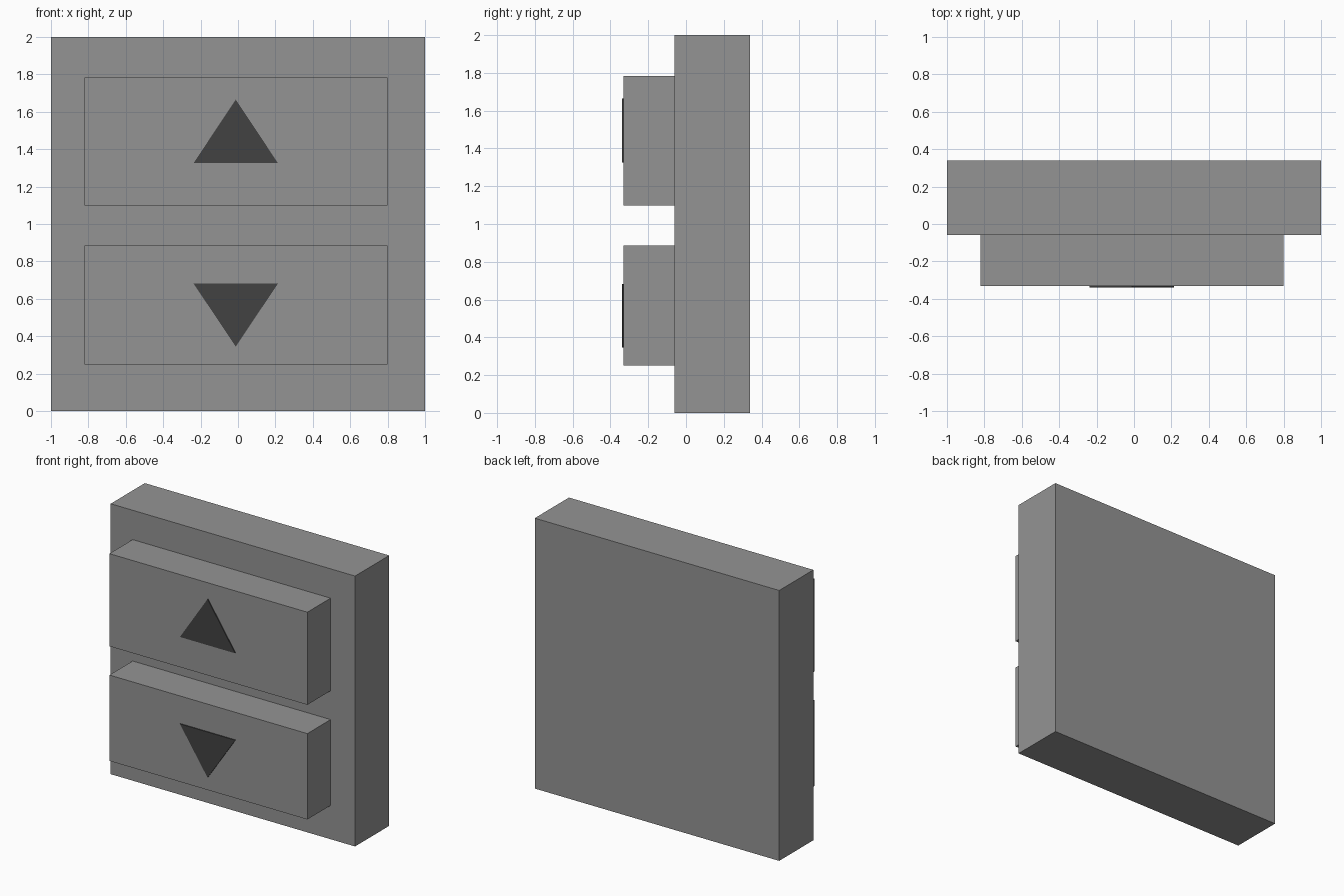
import bpy
import bmesh

cube = bpy.data.objects.get("Cube")
if cube:
    bpy.data.objects.remove(cube, do_unlink=True)


def make_material(name, value):
    mat = bpy.data.materials.new(name)
    mat.use_nodes = True
    colour = (value, value, value, 1.0)
    mat.diffuse_color = colour
    mat.node_tree.nodes["Principled BSDF"].inputs["Base Color"].default_value = colour
    return mat


def extrude_outline(name, outline, front, back, mat):
    """Extrude an outline in the xz plane from its front y to its back y."""
    bm = bmesh.new()
    face = bm.faces.new([bm.verts.new((x, front, z)) for x, z in outline])
    result = bmesh.ops.extrude_face_region(bm, geom=[face], use_keep_orig=True)
    moved = [v for v in result["geom"] if isinstance(v, bmesh.types.BMVert)]
    bmesh.ops.translate(bm, verts=moved, vec=(0, back - front, 0))
    bmesh.ops.recalc_face_normals(bm, faces=bm.faces)
    mesh = bpy.data.meshes.new(name)
    bm.to_mesh(mesh)
    bm.free()
    mesh.materials.append(mat)
    obj = bpy.data.objects.new(name, mesh)
    bpy.context.collection.objects.link(obj)
    return obj


def block(name, left, right, bottom, top, front, back, mat):
    outline = [(left, bottom), (right, bottom), (right, top), (left, top)]
    return extrude_outline(name, outline, front, back, mat)


grey = make_material("mid grey", 0.296)
dark = make_material("dark grey", 0.054)

PANEL_FRONT, BUTTON_FRONT, ARROW_FRONT = -0.06, -0.332, -0.339

# Wall panel
block("back_panel", -1, 1, 0, 2, PANEL_FRONT, 0.339, grey)

# Raised buttons, each with a thin arrow: bottom, top, arrow base, arrow tip
for name, bottom, top, base, tip in (
    ("up", 1.098, 1.783, 1.325, 1.665),
    ("down", 0.25, 0.885, 0.682, 0.345),
):
    block(name + "_button", -0.82, 0.8, bottom, top, BUTTON_FRONT, PANEL_FRONT, grey)
    arrow = [(-0.238, base), (0.214, base), (-0.012, tip)]
    extrude_outline(name + "_arrow", arrow, ARROW_FRONT, BUTTON_FRONT, dark)
